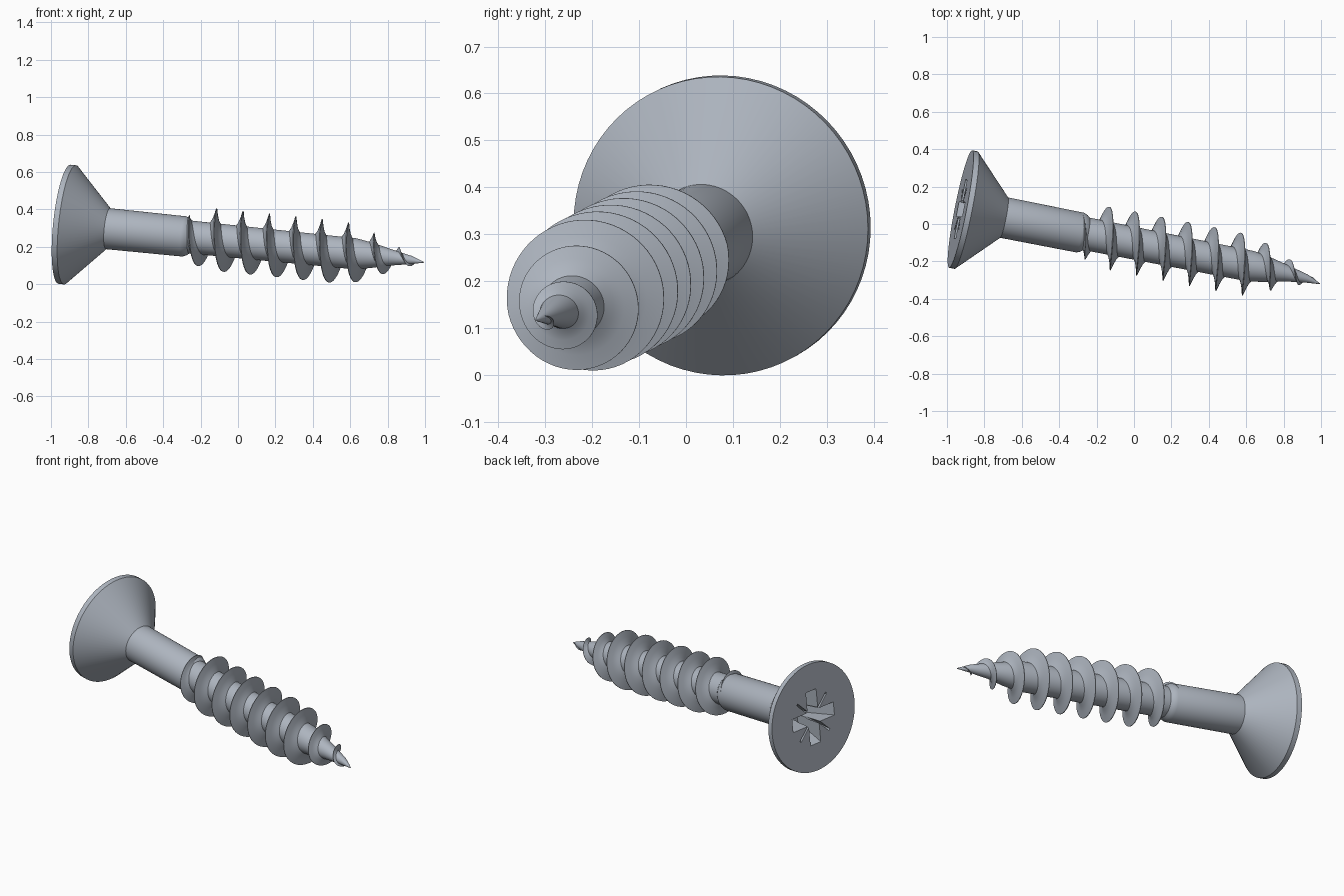
import bpy, bmesh, math
from mathutils import Matrix, Vector

if "Cube" in bpy.data.objects:
    bpy.data.objects.remove(bpy.data.objects["Cube"])

steel = bpy.data.materials.new("steel_grey")
steel.use_nodes = True
STEEL = (0.42, 0.46, 0.52, 1)
steel.diffuse_color = STEEL
steel.node_tree.nodes["Principled BSDF"].inputs["Base Color"].default_value = STEEL

# Screw frame: local z runs from head to tip, local x is near world +y
axis = Vector((1, -0.197, -0.1015)).normalized()
side = (Vector((0, 1, 0)) - axis * axis.y).normalized()
up = axis.cross(side)
FRAME = Matrix.Translation((-0.927, 0.08, 0.32)) @ Matrix((side, up, axis)).transposed().to_4x4()

LENGTH = 1.973
PITCH = 0.1445
PHASE = 0.924
# (distance along the screw, radius)
BODY = [(0, 0.32), (0.03, 0.32), (0.238, 0.11), (0.655, 0.108), (0.675, 0.1),
        (0.69, 0.088), (1.59, 0.083), (1.68, 0.068), (1.78, 0.045), (1.9, 0.022), (LENGTH, 0.002)]
CREST = [(0.62, 0.1), (0.675, 0.119), (0.706, 0.135), (0.74, 0.148), (0.785, 0.167),
         (1.45, 0.167), (1.58, 0.162), (1.64, 0.14), (1.7, 0.115), (1.76, 0.09),
         (1.82, 0.062), (1.9, 0.033), (1.95, 0.008)]


def sample(table, s):
    if s <= table[0][0]:
        return table[0][1]
    for (a, ra), (b, rb) in zip(table, table[1:]):
        if s <= b:
            return ra + (rb - ra) * (s - a) / (b - a)
    return table[-1][1]


def place(r, angle, s):
    # The point bends slightly off the axis
    bend = max(0, (s - 1.8) / 0.17) ** 2
    return (r * math.cos(angle) - 0.02 * bend, r * math.sin(angle) - 0.008 * bend, s)


def loft(name, rings, angle):
    """Skin closed rings of points and cap both ends."""
    bm = bmesh.new()
    loops = [[bm.verts.new(p) for p in ring] for ring in rings]
    n = len(loops[0])
    for a, b in zip(loops, loops[1:]):
        for i in range(n):
            j = (i + 1) % n
            bm.faces.new((a[i], a[j], b[j], b[i]))
    bm.faces.new(loops[0][::-1])
    bm.faces.new(loops[-1])
    bmesh.ops.recalc_face_normals(bm, faces=bm.faces)
    mesh = bpy.data.meshes.new(name)
    bm.to_mesh(mesh)
    bm.free()
    mesh.materials.append(steel)
    obj = bpy.data.objects.new(name, mesh)
    bpy.context.collection.objects.link(obj)
    obj.matrix_world = FRAME
    if angle:
        smooth(obj, angle)
    return obj


def smooth(obj, angle):
    bpy.ops.object.select_all(action='DESELECT')
    obj.select_set(True)
    bpy.context.view_layer.objects.active = obj
    bpy.ops.object.shade_smooth_by_angle(angle=math.radians(angle))


# Head, shank, core and point
SIDES = 72
body = loft("screw_body", [[place(r, 2 * math.pi * i / SIDES, s) for i in range(SIDES)]
                           for s, r in BODY], None)


def blade(angle, top, bottom, depth):
    """Tapered slot cutter; top and bottom are (half length, half width)."""
    c, s = math.cos(angle), math.sin(angle)
    rings = []
    for (l, w), z in ((top, -0.01), (bottom, depth)):
        corners = ((l, w), (-l, w), (-l, -w), (l, -w))
        rings.append([(x * c - y * s, x * s + y * c, z) for x, y in corners])
    cutter = loft("recess_cutter", rings, None)
    cutter.hide_render = True
    return cutter


# Cross recess with four thin diagonal grooves
cutters = []
for turn in (0, math.pi / 2):
    cutters.append(blade(turn, (0.165, 0.04), (0.075, 0.032), 0.17))
    cutters.append(blade(turn + math.pi / 4, (0.17, 0.006), (0.05, 0.004), 0.1))
bpy.context.view_layer.objects.active = body
for cutter in cutters:
    mod = body.modifiers.new("recess", 'BOOLEAN')
    mod.operation = 'DIFFERENCE'
    mod.solver = 'EXACT'
    mod.object = cutter
    bpy.ops.object.modifier_apply(modifier=mod.name)
for cutter in cutters:
    bpy.data.objects.remove(cutter)
smooth(body, 24)

# Right-handed helical thread with concave flanks
STEPS = 64
start, end = CREST[0][0], CREST[-1][0]
count = int((end - start) / PITCH * STEPS)
rings = []
for k in range(count + 1):
    s = start + (end - start) * k / count
    angle = 2 * math.pi * (s - PHASE) / PITCH
    crest = sample(CREST, s)
    root = min(sample(BODY, s + 0.02), 0.088) * 0.9
    height = max(crest - root, 0.002)
    width = 0.034 * min(1, height / 0.07)
    section = [(-1, 0), (-0.55, 0.3), (-0.3, 0.6), (-0.05, 1),
               (0.05, 1), (0.3, 0.6), (0.55, 0.3), (1, 0)]
    rings.append([place(root + height * h, angle, s + width * w) for w, h in section])
loft("screw_thread", rings, 35)
